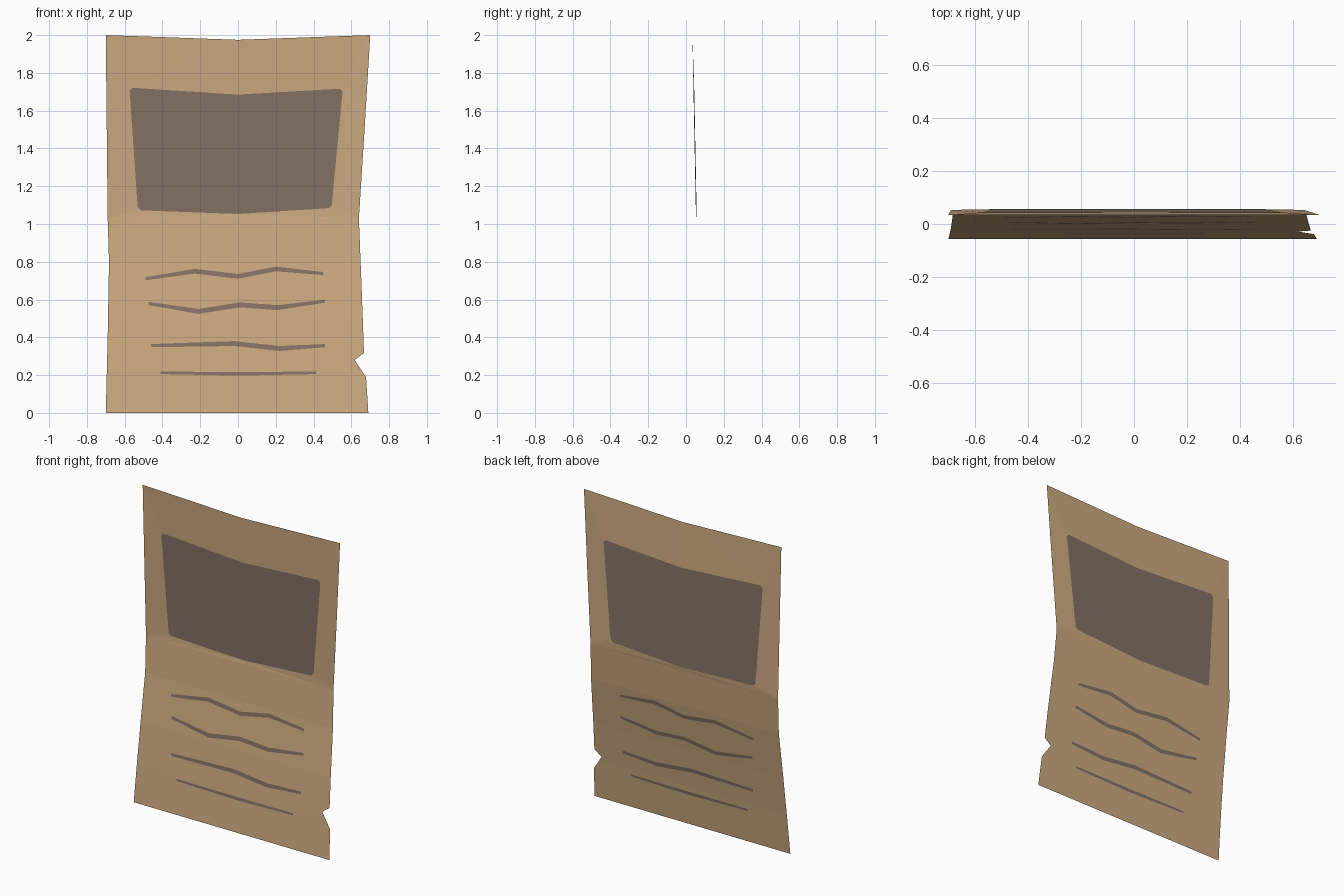
import bpy, bmesh
from mathutils import Vector
from mathutils.geometry import delaunay_2d_cdt

if "Cube" in bpy.data.objects:
    bpy.data.objects.remove(bpy.data.objects["Cube"])


def material(name, rgb):
    m = bpy.data.materials.new(name)
    m.diffuse_color = (*rgb, 1)
    m.use_nodes = True
    m.node_tree.nodes["Principled BSDF"].inputs["Base Color"].default_value = m.diffuse_color
    return m


# Side profile of the bent sheet: (height, depth)
PROFILE = [(0, -0.057), (0.25, -0.032), (0.5, -0.004), (0.8, 0.035), (1.03, 0.053), (2.0, 0.034)]


def depth(z):
    for (z0, y0), (z1, y1) in zip(PROFILE, PROFILE[1:]):
        if z <= z1:
            return y0 + (y1 - y0) * (z - z0) / (z1 - z0)
    return PROFILE[-1][1]


def chamfer(points, corners, r=0.016):
    """Clip the listed corners of a polygon."""
    out = []
    for i, p in enumerate(points):
        p = Vector(p)
        if i in corners:
            for q in (points[i - 1], points[(i + 1) % len(points)]):
                out.append(p + (Vector(q) - p).normalized() * r)
        else:
            out.append(p)
    return out


def stroke(points, height):
    """Pen stroke outline along a centre line, a little thinner at the ends."""
    n = len(points) - 1
    half = [height * (0.32 if i in (0, n) else 0.5) for i in range(n + 1)]
    low = [Vector((x, z - h)) for (x, z), h in zip(points, half)]
    high = [Vector((x, z + h)) for (x, z), h in zip(points, half)]
    return low + high[::-1]


# Sheet outline with the torn notch on the right
outline = [Vector(p) for p in [
    (-0.70, 0), (0.69, 0), (0.678, 0.19), (0.618, 0.28), (0.667, 0.317), (0.655, 0.65),
    (0.64, 1.03), (0.67, 1.5), (0.70, 2.0), (0, 1.975), (-0.70, 2.0),
    (-0.69, 1.03), (-0.683, 0.8), (-0.69, 0.4)]]

# Picture panel and written lines
panel = chamfer([(-0.53, 1.073), (0, 1.053), (0.495, 1.085), (0.555, 1.717),
                 (0, 1.685), (-0.575, 1.722)], (0, 2, 3, 5))
strokes = [
    stroke([(-0.49, 0.71), (-0.23, 0.75), (0, 0.723), (0.2, 0.762), (0.45, 0.738)], 0.025),
    stroke([(-0.475, 0.58), (-0.21, 0.537), (0.01, 0.572), (0.21, 0.557), (0.46, 0.592)], 0.026),
    stroke([(-0.46, 0.356), (-0.02, 0.367), (0.22, 0.341), (0.46, 0.356)], 0.026),
    stroke([(-0.41, 0.212), (0, 0.207), (0.415, 0.212)], 0.02)]

verts, faces, edges = [], [], []
for poly in [outline, panel] + strokes:
    faces.append(list(range(len(verts), len(verts) + len(poly))))
    verts += poly

# Fold lines across the sheet
for z, _ in PROFILE[1:-1]:
    edges.append((len(verts), len(verts) + 1))
    verts += [Vector((-0.8, z)), Vector((0.8, z))]

# Cut the shapes into one flat sheet, then bend it
pts, _, tris, vert_src, _, tri_src = delaunay_2d_cdt(verts, edges, faces, 0, 1e-5)
panel_ids = set(faces[1])
bm = bmesh.new()
bverts = []
for p, src in zip(pts, vert_src):
    push = 0.004 if panel_ids & set(src) else 0
    bverts.append(bm.verts.new((p.x, depth(p.y) + push, p.y)))
for tri, src in zip(tris, tri_src):
    if 0 in src:
        f = bm.faces.new([bverts[i] for i in tri])
        f.material_index = 1 if len(src) > 1 else 0
        f.normal_update()
        if f.normal.y > 0:
            f.normal_flip()
bmesh.ops.delete(bm, geom=[v for v in bm.verts if not v.link_faces], context='VERTS')

mesh = bpy.data.meshes.new("paper_notice")
bm.to_mesh(mesh)
bm.free()
mesh.materials.append(material("tan paper", (0.61, 0.40, 0.215)))
mesh.materials.append(material("faded ink", (0.235, 0.168, 0.13)))
sheet = bpy.data.objects.new("paper_notice", mesh)
bpy.context.collection.objects.link(sheet)
